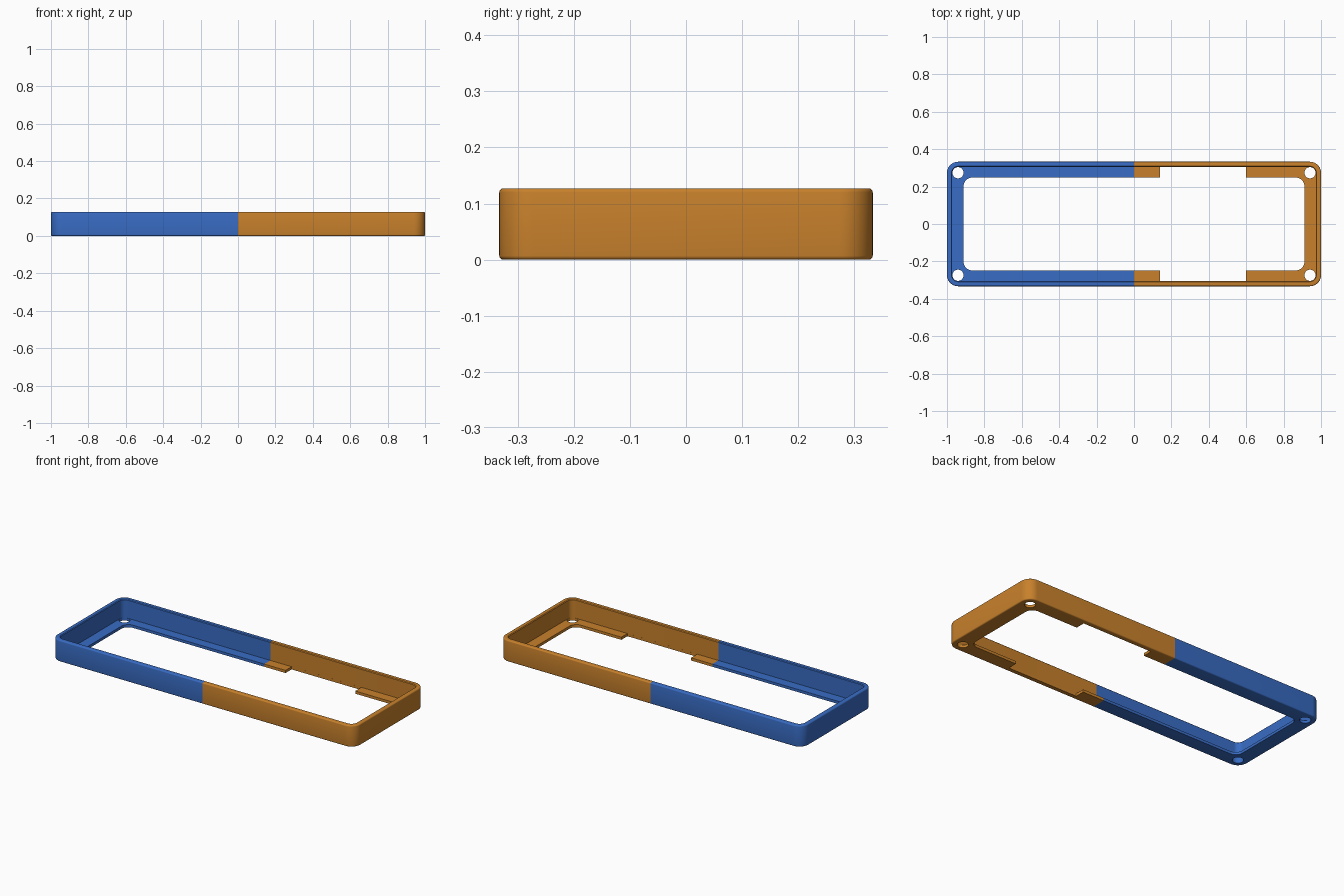
import bpy, bmesh
from math import cos, sin, pi

if "Cube" in bpy.data.objects:
    bpy.data.objects.remove(bpy.data.objects["Cube"])

H = 0.127      # wall height
LIP = 0.016    # thickness of the inner bottom flange
B = 0.007      # edge rounding


def rounded_rect(hx, hy, r, z, seg=10):
    pts = []
    for k, (sx, sy) in enumerate(((1, 1), (-1, 1), (-1, -1), (1, -1))):
        for i in range(seg + 1):
            a = (k + i / seg) * pi / 2
            pts.append((sx * (hx - r) + r * cos(a), sy * (hy - r) + r * sin(a), z))
    return pts


def frame_mesh():
    # Closed cross-section swept round the frame: outer wall, rim, inner wall, flange
    rings = []
    arc = [i * pi / 8 for i in range(5)]
    for a in arc:
        d = B * (1 - sin(a))
        rings.append(rounded_rect(1 - d, 0.333 - d, 0.06 - d, B * (1 - cos(a))))
    for a in arc:
        d = B * (1 - cos(a))
        rings.append(rounded_rect(1 - d, 0.333 - d, 0.06 - d, H - B + B * sin(a)))
    c = 0.004
    rings.append(rounded_rect(0.972 + c, 0.305 + c, 0.032 + c, H))
    rings.append(rounded_rect(0.972, 0.305, 0.032, H - c))
    rings.append(rounded_rect(0.972, 0.305, 0.032, LIP))
    rings.append(rounded_rect(0.911, 0.248, 0.045, LIP))
    rings.append(rounded_rect(0.911, 0.248, 0.045, 0))
    bm = bmesh.new()
    loops = [[bm.verts.new(p) for p in ring] for ring in rings]
    for j, low in enumerate(loops):
        up = loops[(j + 1) % len(loops)]
        for i in range(len(low)):
            k = (i + 1) % len(low)
            bm.faces.new((low[i], low[k], up[k], up[i]))
    bmesh.ops.remove_doubles(bm, verts=bm.verts, dist=1e-6)
    bmesh.ops.recalc_face_normals(bm, faces=bm.faces)
    return bm


def cut(obj, cutter):
    cutter.hide_render = True
    m = obj.modifiers.new("cut", 'BOOLEAN')
    m.operation = 'DIFFERENCE'
    m.solver = 'EXACT'
    m.object = cutter
    bpy.context.view_layer.objects.active = obj
    bpy.ops.object.modifier_apply(modifier=m.name)
    bpy.data.objects.remove(cutter, do_unlink=True)


def half_frame(name, side, color):
    bm = frame_mesh()
    bmesh.ops.bisect_plane(bm, geom=bm.verts[:] + bm.edges[:] + bm.faces[:],
                           plane_co=(0, 0, 0), plane_no=(-side, 0, 0), clear_outer=True)
    bmesh.ops.holes_fill(bm, edges=[e for e in bm.edges if e.is_boundary], sides=0)
    bmesh.ops.recalc_face_normals(bm, faces=bm.faces)
    me = bpy.data.meshes.new(name)
    bm.to_mesh(me)
    bm.free()
    obj = bpy.data.objects.new(name, me)
    bpy.context.collection.objects.link(obj)
    mat = bpy.data.materials.new(name + "_colour")
    mat.diffuse_color = color
    mat.use_nodes = True
    mat.node_tree.nodes["Principled BSDF"].inputs["Base Color"].default_value = mat.diffuse_color
    me.materials.append(mat)
    # Corner screw holes
    for sy in (-1, 1):
        bpy.ops.mesh.primitive_cylinder_add(vertices=32, radius=0.03, depth=0.08,
                                            location=(side * 0.941, sy * 0.274, 0))
        cut(obj, bpy.context.object)
    return obj


left = half_frame("left_frame_half", -1, (0.04, 0.15, 0.55, 1))
right = half_frame("right_frame_half", 1, (0.58, 0.22, 0.025, 1))

# Gaps in the flange of the right half
for sy in (-1, 1):
    bpy.ops.mesh.primitive_cube_add(size=1, location=(0.37, sy * 0.2548, 0))
    gap = bpy.context.object
    gap.scale = (0.46, 0.1, 0.08)
    bpy.context.view_layer.update()
    cut(right, gap)

for obj in (left, right):
    bpy.ops.object.select_all(action='DESELECT')
    obj.select_set(True)
    bpy.context.view_layer.objects.active = obj
    bpy.ops.object.shade_smooth_by_angle(angle=0.52)
